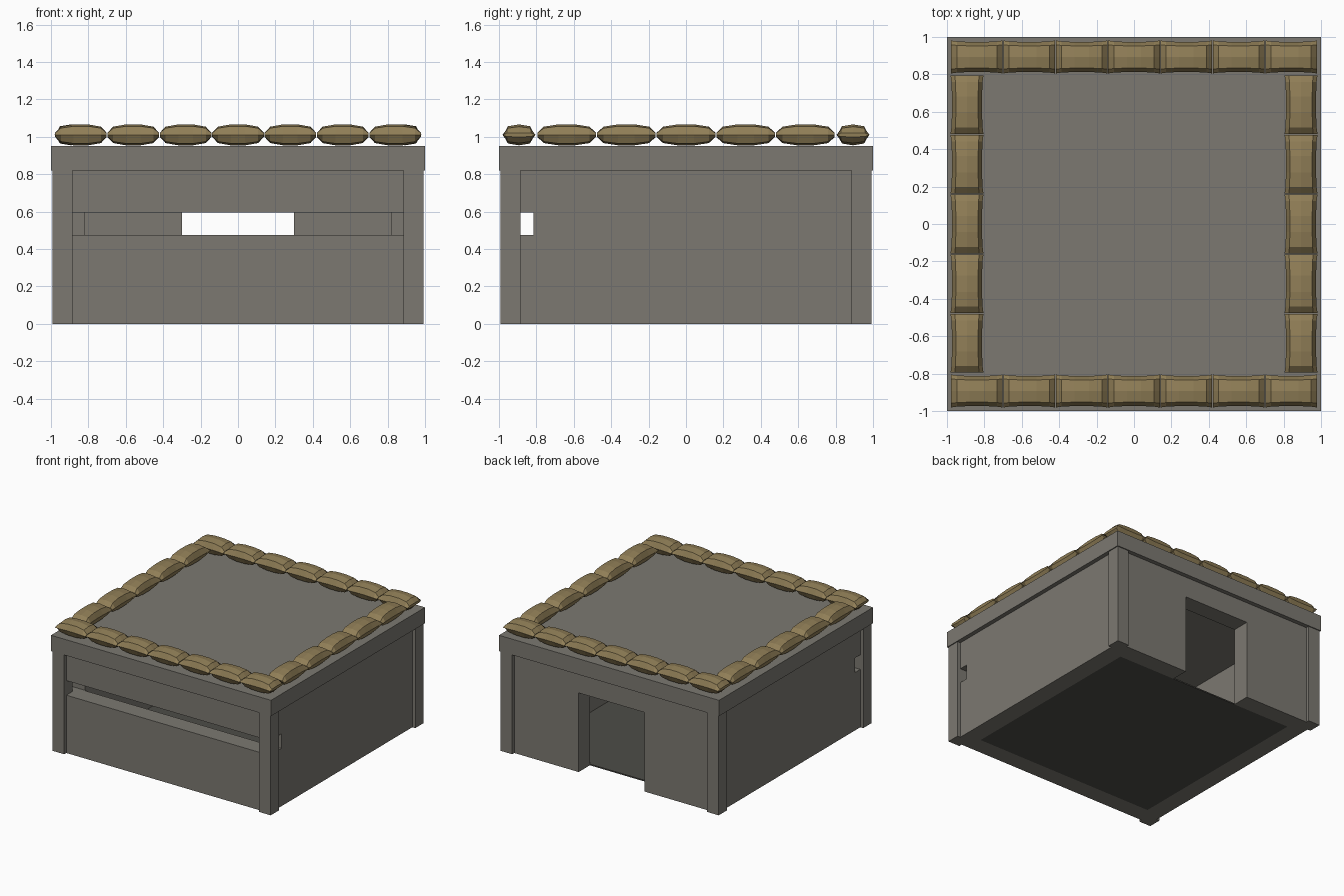
import bpy, bmesh
from mathutils import Vector, Matrix
from math import pi

cube = bpy.data.objects.get("Cube")
if cube:
    bpy.data.objects.remove(cube, do_unlink=True)


def material(name, rgb):
    m = bpy.data.materials.new(name)
    m.use_nodes = True
    m.diffuse_color = (*rgb, 1)
    m.node_tree.nodes["Principled BSDF"].inputs["Base Color"].default_value = (*rgb, 1)
    return m


concrete = material("grey concrete", (0.2, 0.19, 0.165))
dark_floor = material("dark floor", (0.075, 0.073, 0.064))
burlap = material("tan burlap", (0.28, 0.21, 0.095))


def add_object(name, bm, mat):
    bmesh.ops.recalc_face_normals(bm, faces=bm.faces)
    me = bpy.data.meshes.new(name)
    bm.to_mesh(me)
    bm.free()
    me.materials.append(mat)
    ob = bpy.data.objects.new(name, me)
    bpy.context.scene.collection.objects.link(ob)
    return ob


def box(name, lo, hi, mat):
    lo, hi = Vector(lo), Vector(hi)
    bm = bmesh.new()
    bmesh.ops.create_cube(bm, size=1)
    for v in bm.verts:
        v.co = (lo + hi) / 2 + v.co * (hi - lo)
    return add_object(name, bm, mat)


WALL, INNER, POST_IN, POST_OUT, EAVE = 0.965, 0.82, 0.885, 0.992, 0.82

# Walls: a hollow shell with a wrap-around firing slit and a rear doorway
walls = box("walls", (-WALL, -WALL, 0), (WALL, WALL, EAVE), concrete)
cutters = [
    box("room_cutter", (-INNER, -INNER, -0.1), (INNER, INNER, 1), concrete),
    box("slit_cutter", (-1.1, -1.1, 0.475), (1.1, -0.815, 0.595), concrete),
    box("door_cutter", (-0.3, 0.7, -0.1), (0.3, 1.1, 0.65), concrete),
]
for c in cutters:
    c.hide_render = True
    mod = walls.modifiers.new(c.name, 'BOOLEAN')
    mod.operation = 'DIFFERENCE'
    mod.solver = 'EXACT'
    mod.object = c
bpy.context.view_layer.update()
cut_mesh = bpy.data.meshes.new_from_object(
    walls.evaluated_get(bpy.context.evaluated_depsgraph_get()))
walls.modifiers.clear()
walls.data = cut_mesh
for c in cutters:
    bpy.data.objects.remove(c, do_unlink=True)

# Corner posts
for sx, side in ((-1, "right"), (1, "left")):
    for sy, end in ((-1, "front"), (1, "back")):
        xs = sorted((sx * POST_IN, sx * POST_OUT))
        ys = sorted((sy * POST_IN, sy * POST_OUT))
        box(f"{end}_{side}_post", (xs[0], ys[0], 0), (xs[1], ys[1], EAVE), concrete)

# Roof slab and floor
box("roof", (-1, -1, EAVE), (1, 1, 0.95), concrete)
box("floor", (-INNER, -INNER, 0), (INNER, INNER, 0.01), dark_floor)

# Sandbag: faceted pillow lofted from octagonal sections with pinched ends
STATIONS = [(-1, 0.2, 1), (-0.78, 0.78, 0.95), (-0.28, 1, 0.91),
            (0.28, 1, 0.91), (0.78, 0.78, 0.95), (1, 0.2, 1)]
SECTION = [(-1, 0), (-0.74, 0.82), (0, 1), (0.74, 0.82),
           (1, 0), (0.74, -0.82), (0, -1), (-0.74, -0.82)]


def sandbag(name, x, y, length, turned):
    bm = bmesh.new()
    rings = [[bm.verts.new((u * length / 2, v * w * 0.088, z * h * 0.056))
              for v, z in SECTION] for u, h, w in STATIONS]
    for a, b in zip(rings, rings[1:]):
        for i in range(len(SECTION)):
            j = (i + 1) % len(SECTION)
            bm.faces.new((a[i], a[j], b[j], b[i]))
    bm.faces.new(rings[0])
    bm.faces.new(rings[-1])
    place = Matrix.Translation((x, y, 1.01))
    if turned:
        place = place @ Matrix.Rotation(pi / 2, 4, 'Z')
    bmesh.ops.transform(bm, matrix=place, verts=bm.verts)
    return add_object(name, bm, burlap)


# Sandbag rows around the roof edge
for s, end in ((-1, "front"), (1, "back")):
    for i in range(7):
        sandbag(f"{end}_sandbag_{i + 1}", (i - 3) * 0.28, s * 0.893, 0.276, False)
for s, side in ((-1, "right"), (1, "left")):
    for i in range(5):
        sandbag(f"{side}_sandbag_{i + 1}", s * 0.893, (i - 2) * 0.319, 0.314, True)
